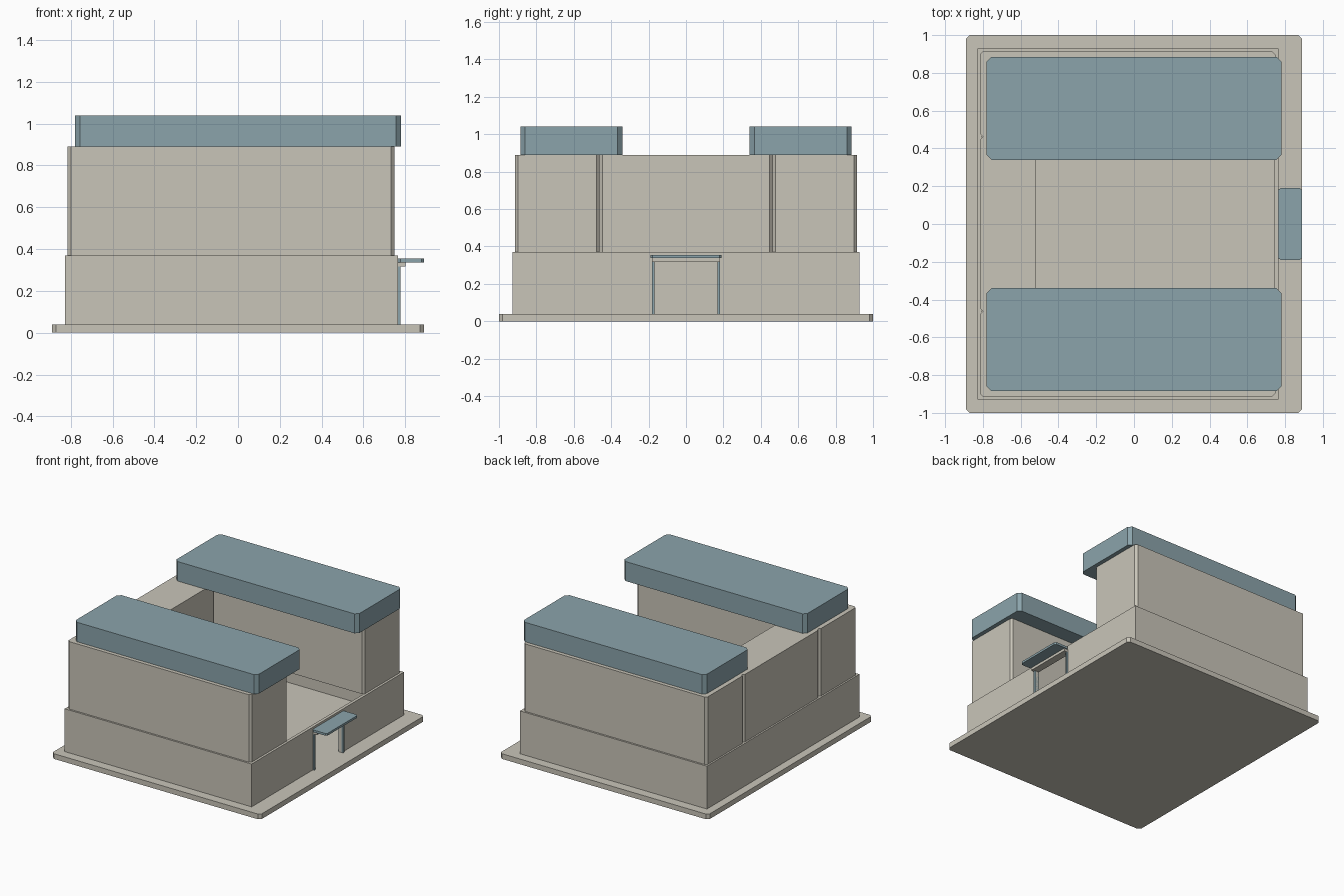
import bpy
import bmesh

if "Cube" in bpy.data.objects:
    bpy.data.objects.remove(bpy.data.objects["Cube"], do_unlink=True)


def make_material(name, rgb):
    m = bpy.data.materials.new(name)
    m.use_nodes = True
    colour = (*rgb, 1.0)
    m.diffuse_color = colour
    m.node_tree.nodes["Principled BSDF"].inputs["Base Color"].default_value = colour
    return m


STONE = make_material("warm_stone", (0.584, 0.558, 0.485))
BLUE = make_material("slate_blue", (0.258, 0.371, 0.407))


def box(name, xs, ys, zs, material, chamfer=0.0):
    """Box from axis ranges, with optional chamfers on its upright edges."""
    bm = bmesh.new()
    bmesh.ops.create_cube(bm, size=1.0)
    for v in bm.verts:
        for i, (lo, hi) in enumerate((xs, ys, zs)):
            v.co[i] = hi if v.co[i] > 0 else lo
    if chamfer:
        upright = [e for e in bm.edges
                   if abs(e.verts[0].co.z - e.verts[1].co.z) > 1e-5]
        bmesh.ops.bevel(bm, geom=upright, offset=chamfer, segments=1,
                        affect='EDGES')
    bmesh.ops.recalc_face_normals(bm, faces=bm.faces)
    mesh = bpy.data.meshes.new(name)
    bm.to_mesh(mesh)
    bm.free()
    mesh.materials.append(material)
    obj = bpy.data.objects.new(name, mesh)
    bpy.context.collection.objects.link(obj)
    return obj


def cut(target, cutter):
    """Subtract the cutter for good, then remove it."""
    cutter.hide_render = True
    mod = target.modifiers.new("cut", 'BOOLEAN')
    mod.operation = 'DIFFERENCE'
    mod.solver = 'EXACT'
    mod.object = cutter
    bpy.context.view_layer.objects.active = target
    bpy.ops.object.modifier_apply(modifier=mod.name)
    bpy.data.objects.remove(cutter, do_unlink=True)


# Ground slab
box("ground_slab", (-0.89, 0.89), (-1, 1), (0, 0.04), STONE, 0.02)

# Ground floor: thin open-topped walls with a doorway
walls = box("lower_walls", (-0.828, 0.766), (-0.928, 0.928), (0.04, 0.37), STONE)
cut(walls, box("room_cutter", (-0.804, 0.742), (-0.904, 0.904), (0, 0.5), STONE))
cut(walls, box("door_cutter", (0.7, 0.8), (-0.168, 0.168), (0, 0.317), STONE))

# Upper storey: rear link between two wings
box("rear_link", (-0.815, -0.52), (-0.462, 0.462), (0.37, 0.89), STONE, 0.016)


def span(side, a, b):
    return tuple(sorted((side * a, side * b)))


for side, label in ((-1, "front"), (1, "back")):
    box(label + "_wing", (-0.815, 0.748), span(side, 0.462, 0.914),
        (0.37, 0.89), STONE, 0.016)
    box(label + "_roof", (-0.78, 0.78), span(side, 0.34, 0.885),
        (0.89, 1.04), BLUE, 0.025)
    box(label + "_door_jamb", (0.74, 0.778), span(side, 0.168, 0.183),
        (0.04, 0.317), BLUE)

# Entrance canopy on its header
box("door_header", (0.75, 0.8), (-0.183, 0.183), (0.317, 0.337), STONE)
box("door_canopy", (0.764, 0.89), (-0.191, 0.191), (0.337, 0.354), BLUE, 0.012)
